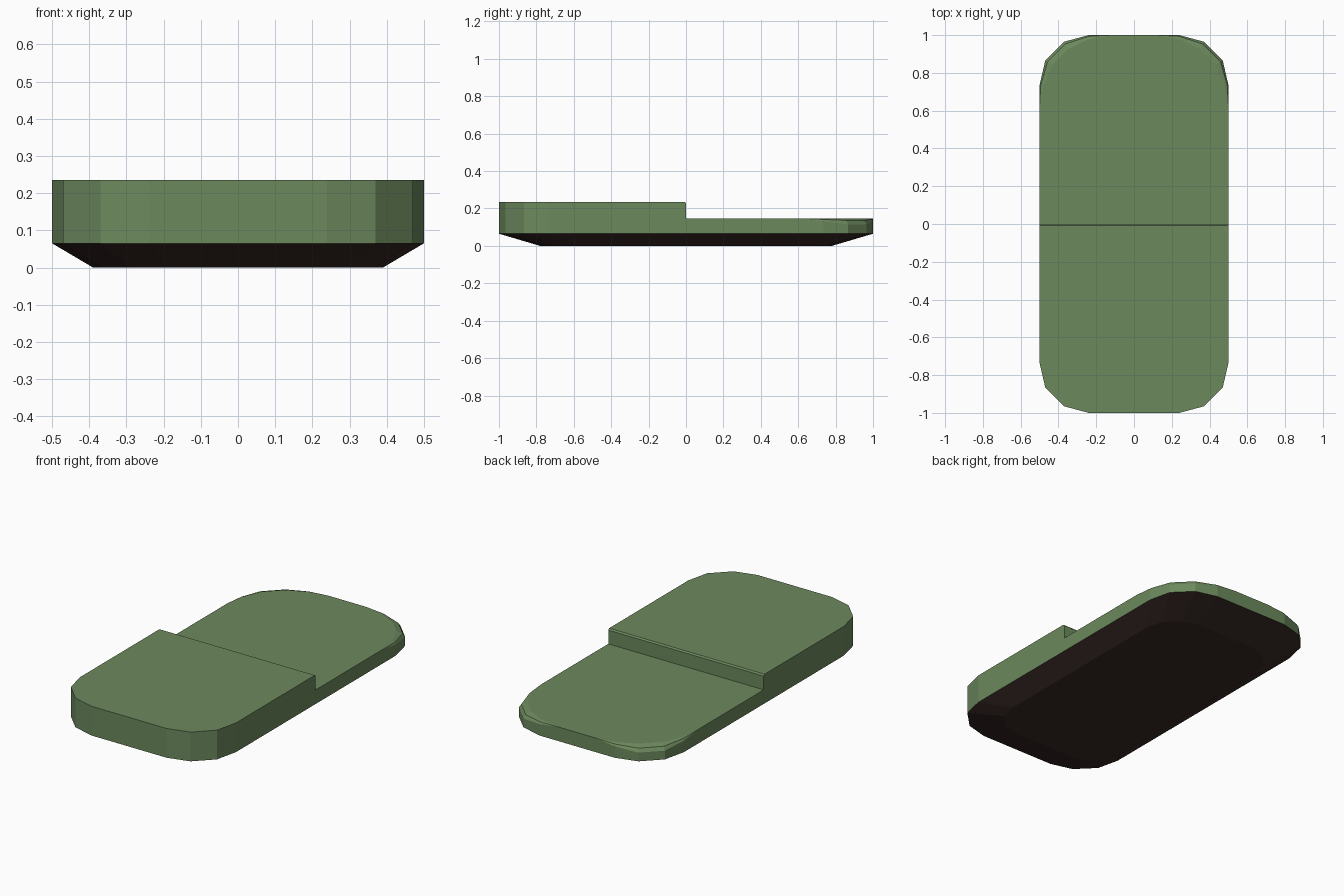
import bpy, bmesh
from mathutils import Vector

if "Cube" in bpy.data.objects:
    bpy.data.objects.remove(bpy.data.objects["Cube"])

SEAM, BACK_TOP, FRONT_TOP = 0.065, 0.147, 0.235
LIP = 0.008  # tiny chamfer on the step edge


def material(name, rgb):
    m = bpy.data.materials.new(name)
    m.diffuse_color = (*rgb, 1)
    m.use_nodes = True
    m.node_tree.nodes["Principled BSDF"].inputs["Base Color"].default_value = m.diffuse_color
    return m


def loft(bm, rings, closed=True, cap_first=False, cap_last=False):
    vs = [[bm.verts.new(p) for p in ring] for ring in rings]
    n = len(vs[0])
    for a, b in zip(vs, vs[1:]):
        for i in range(n if closed else n - 1):
            j = (i + 1) % n
            bm.faces.new((a[i], a[j], b[j], b[i]))
    if cap_first:
        bm.faces.new(vs[0][::-1])
    if cap_last:
        bm.faces.new(vs[-1])


def finish(bm, name, mat):
    bmesh.ops.remove_doubles(bm, verts=bm.verts, dist=0.0005)
    me = bpy.data.meshes.new(name)
    bm.to_mesh(me)
    bm.free()
    me.materials.append(mat)
    ob = bpy.data.objects.new(name, me)
    bpy.context.collection.objects.link(ob)
    return ob


green = material("green_upper", (0.15, 0.25, 0.11))
dark = material("dark_base", (0.04, 0.022, 0.019))

# Shared rounded corner, right to left around the far end
corner = [(0.5, 0.735), (0.47, 0.865), (0.37, 0.965), (0.24, 1.0)]
half = corner + [(-x, y) for x, y in reversed(corner)]
outline = half + [(-x, -y) for x, y in half]

# Dark tapered underside
bm = bmesh.new()
loft(bm, [[(x * 0.78, y * 0.78, 0) for x, y in outline],
          [(x, y, SEAM) for x, y in outline]], cap_first=True)
finish(bm, "tapered_base", dark)

# Raised front slab with the step wall at the middle
bm = bmesh.new()
front = [(-x, -y) for x, y in half]
low = [(-0.5, 0, SEAM)] + [(x, y, SEAM) for x, y in front] + [(0.5, 0, SEAM)]
step = [(x, y, BACK_TOP if y == 0 else SEAM) for x, y, z in low]
shoulder = [(x, y, FRONT_TOP - LIP if y == 0 else FRONT_TOP) for x, y, z in low]
top = [(x, -LIP if y == 0 else y, FRONT_TOP) for x, y, z in low]
loft(bm, [low, shoulder], closed=False)
n = len(step)
loft(bm, [[step[-1], step[0]], [shoulder[-1], shoulder[0]], [top[-1], top[0]]],
     closed=False)
loft(bm, [shoulder, top], closed=False, cap_last=True)
bmesh.ops.dissolve_degenerate(bm, dist=0.0005, edges=bm.edges)
finish(bm, "raised_front_slab", green)

# Lower back slab, rim softened only around the two corners
side = [(0.5, 0.0, 0), (0.5, 0.62, 0), (0.5, 0.735, 0.022), (0.47, 0.865, 0.045),
        (0.37, 0.965, 0.045), (0.24, 1.0, 0.022), (0.12, 1.0, 0)]
path = side + [(-x, y, d) for x, y, d in reversed(side)]


def rim(inset, drop):
    ring = []
    for x, y, d in path:
        p = Vector((x, y, BACK_TOP - d * drop))
        if d:
            centre = Vector((0.24 if x > 0 else -0.24, 0.735, p.z))
            p += (centre - p).normalized() * d * inset
        ring.append(p)
    return ring


bm = bmesh.new()
loft(bm, [[(x, y, SEAM) for x, y, d in path], rim(0, 0.7), rim(0.3, 0.25), rim(1, 0)],
     closed=False, cap_last=True)
finish(bm, "lower_back_slab", green)
